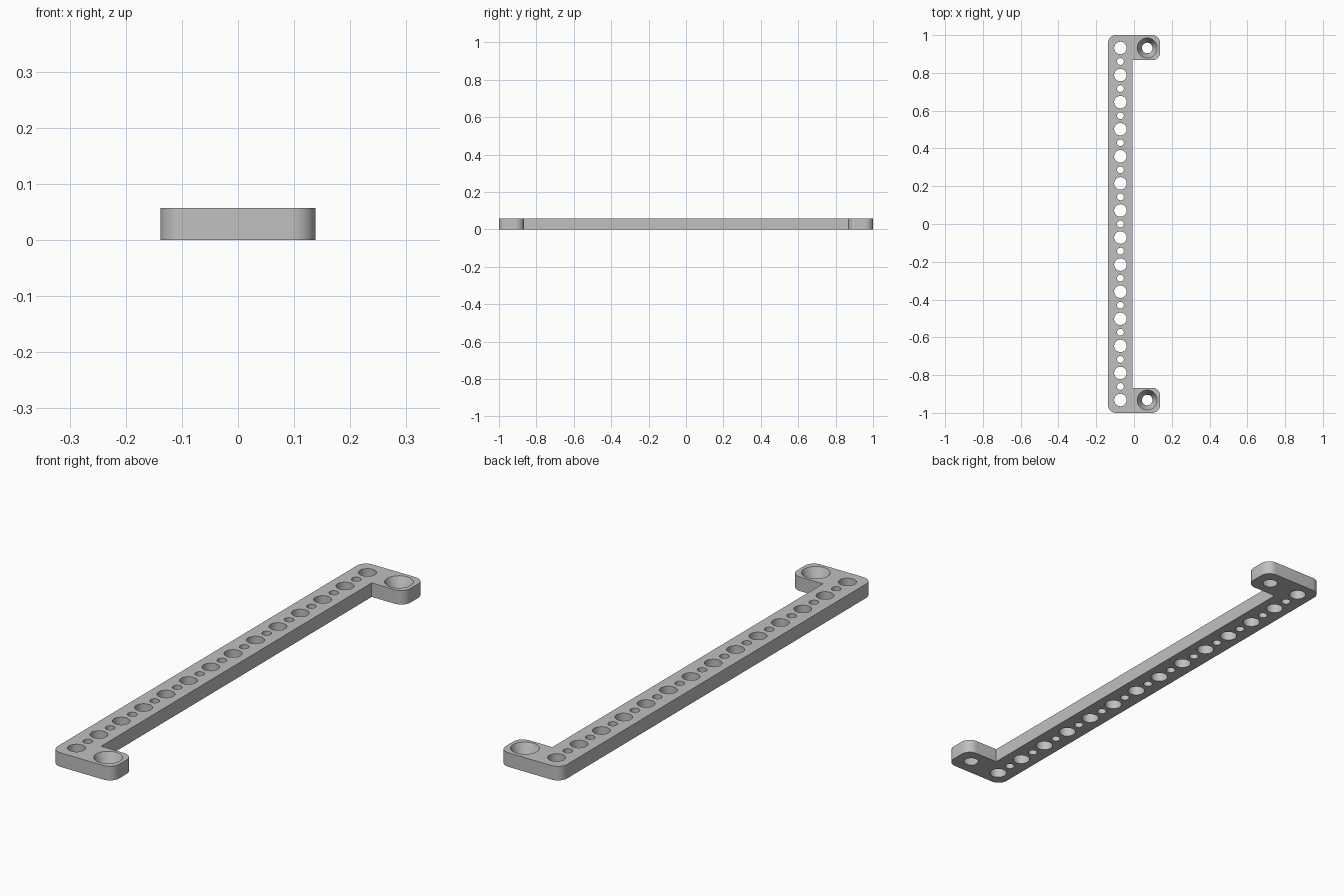
import bpy, bmesh, math
from mathutils import Vector

if "Cube" in bpy.data.objects:
    bpy.data.objects.remove(bpy.data.objects["Cube"], do_unlink=True)

HEIGHT = 0.057
SIDE, INNER, END, TAB = 0.138, -0.007, 1.0, 0.867   # outline limits
CORNER = 0.042
ROW_X, TAB_X, HOLE_Y = -0.072, 0.07, 0.932

grey = bpy.data.materials.new("light grey")
grey.use_nodes = True
colour = (0.53, 0.53, 0.53, 1)
grey.diffuse_color = colour
grey.node_tree.nodes["Principled BSDF"].inputs["Base Color"].default_value = colour


def circle(x, y, r, n=40):
    return [(x + r * math.cos(math.tau * i / n), y + r * math.sin(math.tau * i / n))
            for i in range(n)]


def rounded(corners, steps=10):
    """Outline with rounded right-angle corners; each corner is (x, y, radius)."""
    pts = []
    for i, (x, y, r) in enumerate(corners):
        here = Vector((x, y))
        if not r:
            pts.append((x, y))
            continue
        a = (Vector(corners[i - 1][:2]) - here).normalized() * r
        b = (Vector(corners[(i + 1) % len(corners)][:2]) - here).normalized() * r
        centre = here + a + b
        for k in range(steps + 1):
            t = math.pi / 2 * k / steps
            pts.append(tuple(centre - b * math.cos(t) - a * math.sin(t)))
    return pts


bm = bmesh.new()
rims = {0: [], HEIGHT: []}


def add_wall(low, high):
    """Wall between a bottom loop and a top loop."""
    n = len(low)
    rings = []
    for pts, z in ((low, 0), (high, HEIGHT)):
        ring = [bm.verts.new((x, y, z)) for x, y in pts]
        rims[z] += [bm.edges.new((ring[i], ring[(i + 1) % n])) for i in range(n)]
        rings.append(ring)
    for i in range(n):
        j = (i + 1) % n
        bm.faces.new((rings[0][i], rings[0][j], rings[1][j], rings[1][i]))


# C-shaped outline
outline = rounded([(-SIDE, -END, CORNER), (SIDE, -END, CORNER), (SIDE, -TAB, CORNER),
                   (INNER, -TAB, 0), (INNER, TAB, 0), (SIDE, TAB, CORNER),
                   (SIDE, END, CORNER), (-SIDE, END, CORNER)])
add_wall(outline, outline)

# Row of alternating large and small holes
COUNT = 27
for i in range(COUNT):
    y = -HOLE_Y + 2 * HOLE_Y * i / (COUNT - 1)
    hole = circle(ROW_X, y, 0.018 if i % 2 else 0.033)
    add_wall(hole, hole)

# Tapered screw holes in the tabs
for y in (-HOLE_Y, HOLE_Y):
    add_wall(circle(TAB_X, y, 0.028), circle(TAB_X, y, 0.053))

# Flat top and bottom
for z, edges in rims.items():
    bmesh.ops.triangle_fill(bm, edges=edges, use_beauty=True,
                            normal=(0, 0, 1 if z else -1))
bmesh.ops.recalc_face_normals(bm, faces=bm.faces)

mesh = bpy.data.meshes.new("mounting_bracket")
bm.to_mesh(mesh)
bm.free()
mesh.materials.append(grey)
bracket = bpy.data.objects.new("mounting_bracket", mesh)
bpy.context.collection.objects.link(bracket)
bpy.ops.object.select_all(action="DESELECT")
bracket.select_set(True)
bpy.context.view_layer.objects.active = bracket
bpy.ops.object.shade_smooth_by_angle(angle=math.radians(30))
